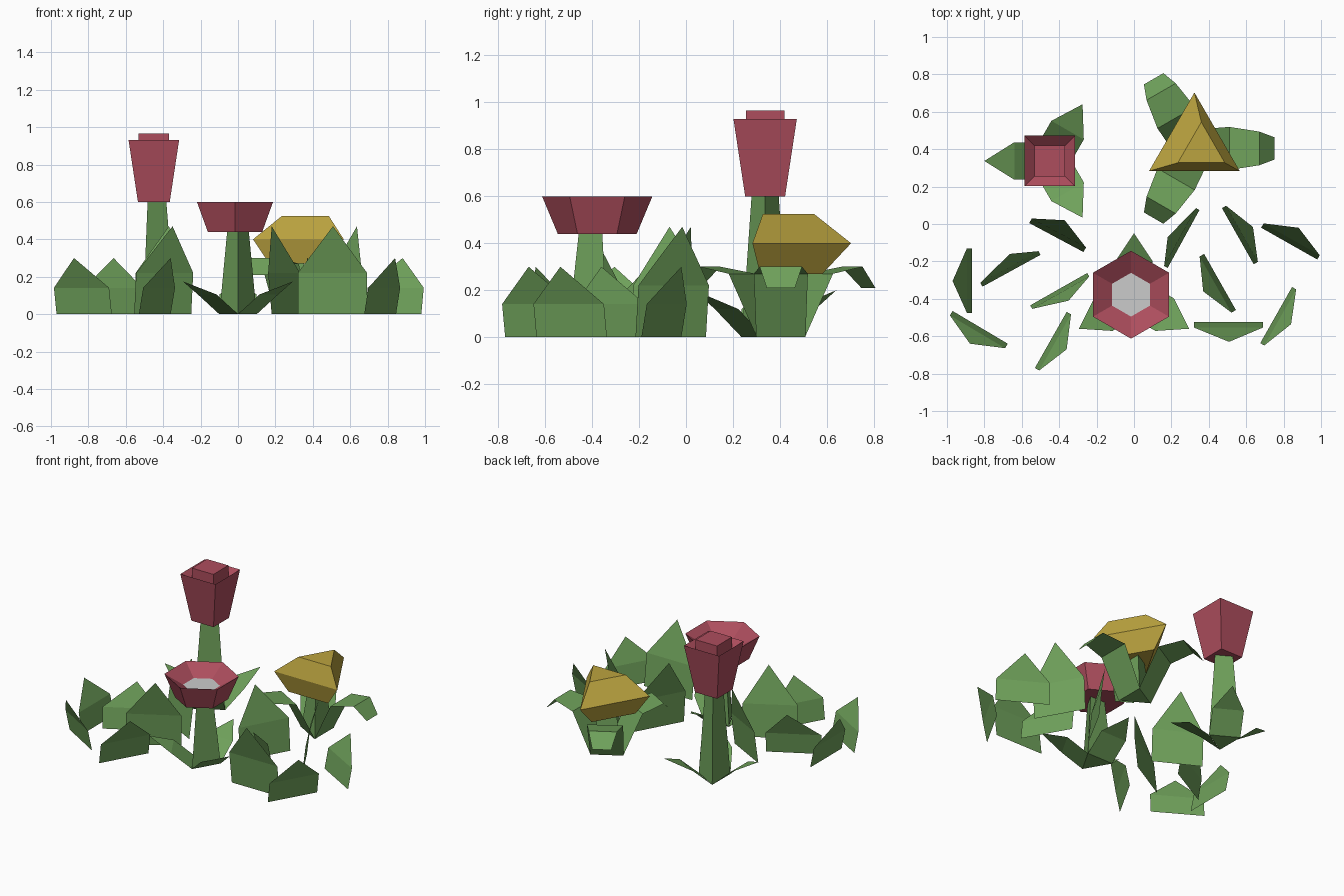
import bpy
from math import sin, cos, radians, pi

if "Cube" in bpy.data.objects:
    bpy.data.objects.remove(bpy.data.objects["Cube"])


def material(name, color):
    m = bpy.data.materials.new(name)
    m.diffuse_color = (*color, 1)
    m.use_nodes = True
    m.node_tree.nodes["Principled BSDF"].inputs["Base Color"].default_value = m.diffuse_color
    return m


GREEN = material("leaf_green", (0.16, 0.36, 0.105))
RED = material("petal_red", (0.42, 0.075, 0.11))
YELLOW = material("petal_yellow", (0.50, 0.37, 0.05))


def make(name, verts, faces, mat=None):
    me = bpy.data.meshes.new(name)
    me.from_pydata(verts, [], faces)
    me.update()
    ob = bpy.data.objects.new(name, me)
    bpy.context.collection.objects.link(ob)
    if mat:
        me.materials.append(mat)
    return ob


def lathe(name, rings, sides, start, mat, cap_top=True):
    """Stack of polygons; each ring is (x, y, z, radius)."""
    verts, faces = [], []
    for x, y, z, r in rings:
        for k in range(sides):
            a = radians(start) + 2 * pi * k / sides
            verts.append((x + r * cos(a), y + r * sin(a), z))
    for i in range(len(rings) - 1):
        for k in range(sides):
            n = (k + 1) % sides
            faces.append((i * sides + k, i * sides + n,
                          (i + 1) * sides + n, (i + 1) * sides + k))
    faces.append(tuple(reversed(range(sides))))
    if cap_top:
        faces.append(tuple(range((len(rings) - 1) * sides, len(rings) * sides)))
    return make(name, verts, faces, mat)


def stem_leaves(name, cx, cy, first, profile):
    """Three bent leaves; profile rows are (distance, height, half width)."""
    verts, faces = [], []
    for k in range(3):
        a = radians(first + 120 * k)
        base = len(verts)
        for r, z, w in profile:
            for s in (-1, 1):
                verts.append((cx + r * cos(a) - s * w * sin(a),
                              cy + r * sin(a) + s * w * cos(a), z))
        for i in range(len(profile) - 1):
            b = base + 2 * i
            if profile[i + 1][2] == 0:
                faces.append((b, b + 2, b + 1))
            else:
                faces.append((b, b + 2, b + 3, b + 1))
    return make(name, verts, faces, GREEN)


def stem(name, cx, cy, first_leaf, height):
    lathe(name, [(cx, cy, 0, 0.115), (cx, cy, height, 0.066)], 3,
          first_leaf + 60, GREEN)


# Tall red bud with square cross-section
x, y = -0.45, 0.337
stem("bud_stem", x, y, 60, 0.61)
pointed = [(0.058, 0, 0.1), (0.19, 0.12, 0.1), (0.35, 0.2, 0)]
stem_leaves("bud_leaves", x, y, 60, pointed)
q = 2 ** 0.5
lathe("bud_petals", [(x, y, 0.6, 0.085 * q), (x, y, 0.93, 0.135 * q),
                     (x, y, 0.88, 0.082 * q), (x, y, 0.965, 0.082 * q)],
      4, 45, RED)

# Open red flower with hexagonal cup and grey centre
x, y = 0.0, -0.39
stem("cup_stem", x, y, 90, 0.45)
pointed = [(0.058, 0, 0.1), (0.19, 0.105, 0.1), (0.34, 0.175, 0)]
stem_leaves("cup_leaves", x, y, 90, pointed)
x, y = -0.016, -0.378
lathe("cup_petals", [(x, y, 0.44, 0.168), (x, y, 0.6, 0.235),
                     (x, y, 0.53, 0.117)], 6, 30, RED, cap_top=False)
make("cup_centre", [(x + 0.117 * cos(pi / 6 + k * pi / 3),
                     y + 0.117 * sin(pi / 6 + k * pi / 3), 0.53)
                    for k in range(6)], [tuple(range(6))])

# Yellow triangular flower with drooping leaves
x, y = 0.32, 0.404
stem("yellow_stem", x, y, 0, 0.28)
stem_leaves("yellow_leaves", x, y, 0,
            [(0.058, 0, 0.105), (0.19, 0.27, 0.115),
             (0.35, 0.3, 0.09), (0.43, 0.21, 0.06)])
lathe("yellow_petals", [(x, y, 0.27, 0.177), (0.323, 0.423, 0.4, 0.28),
                        (0.36, 0.4, 0.525, 0.145)], 3, 90, YELLOW)

# Ground leaves: base start, base end, tip (plan), height
GRASS = [
    (-.56, .005, -.27, -.15, -.37, .02, .47),
    (-.81, -.335, -.50, -.165, -.665, -.16, .3),
    (-.865, -.13, -.865, -.475, -.97, -.305, .3),
    (-.97, -.465, -.675, -.64, -.877, -.64, .3),
    (-.555, -.435, -.25, -.262, -.35, -.41, .47),
    (-.36, -.47, -.53, -.77, -.36, -.67, .3),
    (.35, .075, .18, -.235, .18, -.07, .47),
    (.47, .085, .64, -.215, .636, -.016, .47),
    (.68, -.02, .98, -.19, .88, -.02, .3),
    (.375, -.16, .545, -.46, .37, -.36, .3),
    (.32, -.525, .69, -.525, .508, -.63, .47),
    (.845, -.337, .675, -.637, .84, -.535, .3),
]
for i, (ax, ay, bx, by, tx, ty, h) in enumerate(GRASS):
    # outward lean is the tip offset perpendicular to the base edge
    dx, dy = bx - ax, by - ay
    t = ((tx - ax) * dx + (ty - ay) * dy) / (dx * dx + dy * dy)
    ox, oy = (tx - ax - t * dx) * 0.27, (ty - ay - t * dy) * 0.27
    m = h * 0.47
    make("ground_leaf_%d" % (i + 1),
         [(ax, ay, 0), (bx, by, 0), (bx + ox, by + oy, m),
          (tx, ty, h), (ax + ox, ay + oy, m)],
         [(0, 1, 2, 4), (4, 2, 3)], GREEN)
